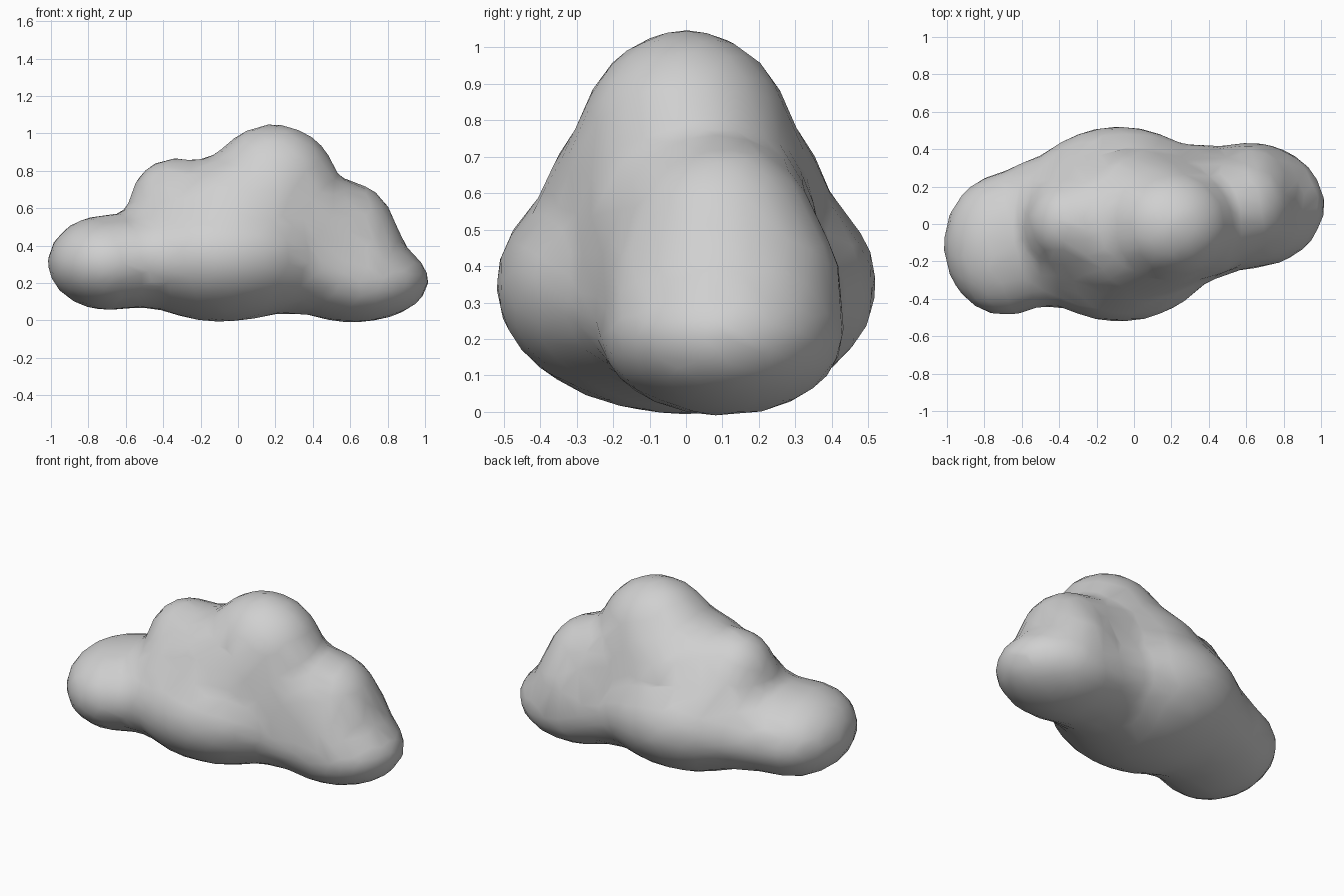
import bpy

cube = bpy.data.objects.get("Cube")
if cube:
    bpy.data.objects.remove(cube, do_unlink=True)

# Single soft grey-white material
mat = bpy.data.materials.new("cloud_white")
mat.use_nodes = True
colour = (0.63, 0.63, 0.63, 1)
mat.diffuse_color = colour
mat.node_tree.nodes["Principled BSDF"].inputs["Base Color"].default_value = colour

# Puffs: centre, radii
puffs = [
    ((-0.69, -0.11, 0.31), (0.335, 0.39, 0.26)),   # left lobe
    ((-0.45, -0.04, 0.33), (0.40, 0.41, 0.27)),    # left bridge
    ((-0.08, 0.00, 0.35), (0.58, 0.53, 0.36)),     # wide belly
    ((0.00, 0.00, 0.55), (0.45, 0.40, 0.35)),      # upper belly
    ((-0.24, 0.00, 0.50), (0.37, 0.38, 0.28)),     # small crown base
    ((0.12, 0.00, 0.60), (0.36, 0.37, 0.32)),      # main crown base
    ((0.19, 0.00, 0.715), (0.35, 0.305, 0.34)),    # main crown
    ((-0.34, 0.01, 0.63), (0.245, 0.24, 0.245)),   # small crown
    ((0.33, 0.06, 0.29), (0.42, 0.375, 0.26)),     # right bridge
    ((0.38, 0.04, 0.50), (0.30, 0.33, 0.30)),      # crown to shoulder fill
    ((0.56, 0.09, 0.47), (0.29, 0.28, 0.285)),     # right shoulder
    ((0.60, 0.10, 0.34), (0.30, 0.335, 0.30)),     # right side fill
    ((0.62, 0.10, 0.215), (0.41, 0.345, 0.23)),    # right lobe
]
parts = []
for centre, radii in puffs:
    bpy.ops.mesh.primitive_ico_sphere_add(subdivisions=4, radius=1, location=centre)
    puff = bpy.context.object
    puff.scale = radii
    parts.append(puff)

# Merge the puffs into one body
for puff in parts:
    puff.select_set(True)
bpy.context.view_layer.objects.active = parts[0]
bpy.ops.object.join()
cloud = bpy.context.object
cloud.name = "cloud"
bpy.ops.object.transform_apply(location=True, rotation=True, scale=True)


def apply(kind, **settings):
    mod = cloud.modifiers.new(kind.lower(), kind)
    for key, value in settings.items():
        setattr(mod, key, value)
    bpy.ops.object.modifier_apply(modifier=mod.name)


# Blend the creases, then reduce to a coarse skin
apply("REMESH", mode="VOXEL", voxel_size=0.03)
apply("SMOOTH", factor=0.5, iterations=36)
apply("DECIMATE", ratio=0.08)

cloud.data.materials.clear()
cloud.data.materials.append(mat)
bpy.ops.object.shade_smooth()
